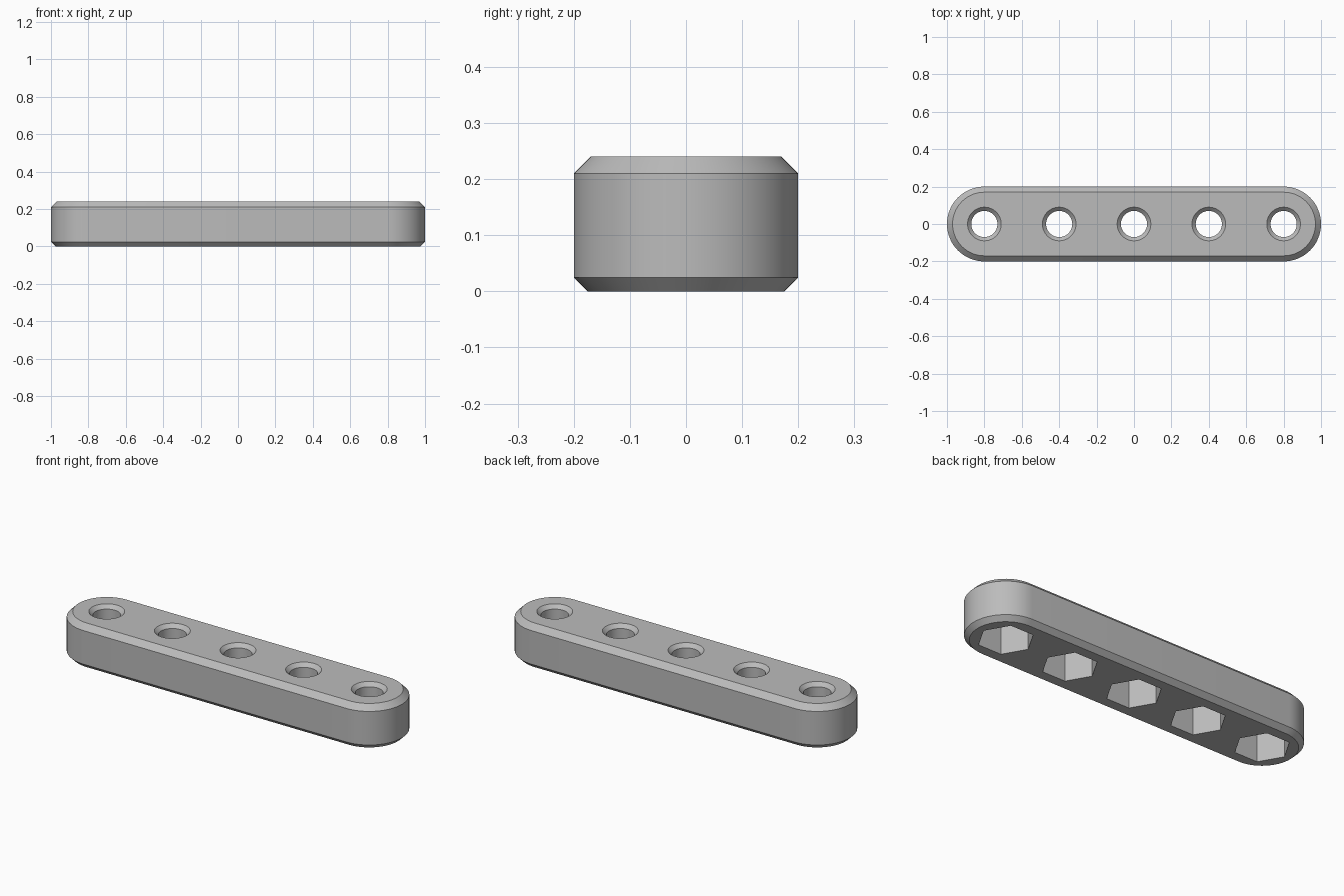
import bpy, bmesh
from math import pi, cos, sin, radians

cube = bpy.data.objects.get("Cube")
if cube:
    bpy.data.objects.remove(cube, do_unlink=True)

HOLES = [-0.8, -0.4, 0, 0.4, 0.8]

grey = bpy.data.materials.new("light grey")
grey.use_nodes = True
colour = (0.5, 0.5, 0.5, 1)
grey.diffuse_color = colour
grey.node_tree.nodes["Principled BSDF"].inputs["Base Color"].default_value = colour


def circle(x, r, sides):
    return [(x + r * cos(2 * pi * i / sides), r * sin(2 * pi * i / sides)) for i in range(sides)]


def stadium(r, half=0.8, steps=32):
    """Rounded-end outline made of two half circles."""
    pts = []
    for side in (1, -1):
        for i in range(steps + 1):
            a = -pi / 2 + pi * i / steps
            pts.append((side * (half + r * cos(a)), side * r * sin(a)))
    return pts


def loft(bm, outlines):
    """Closed solid through a stack of (z, outline) rings."""
    rings = [[bm.verts.new((x, y, z)) for x, y in pts] for z, pts in outlines]
    n = len(rings[0])
    for low, high in zip(rings, rings[1:]):
        for i in range(n):
            j = (i + 1) % n
            bm.faces.new((low[i], low[j], high[j], high[i]))
    bm.faces.new(rings[0][::-1])
    bm.faces.new(rings[-1])


def make_object(name, stacks):
    bm = bmesh.new()
    for outlines in stacks:
        loft(bm, outlines)
    bmesh.ops.recalc_face_normals(bm, faces=bm.faces)
    mesh = bpy.data.meshes.new(name)
    bm.to_mesh(mesh)
    bm.free()
    mesh.materials.append(grey)
    obj = bpy.data.objects.new(name, mesh)
    bpy.context.collection.objects.link(obj)
    return obj


# Bar with chamfered rims
bar = make_object("perforated_bar", [[(z, stadium(r)) for z, r in
                  ((0, 0.175), (0.025, 0.2), (0.21, 0.2), (0.24, 0.17))]])

# Hexagonal nut pockets in the underside
pockets = make_object("nut_pocket_cutter", [[(z, circle(x, 0.1386, 6)) for z in (-0.05, 0.16)]
                                            for x in HOLES])

# Round bolt holes with a countersunk top rim
bores = make_object("bolt_hole_cutter", [[(z, circle(x, r, 48)) for z, r in
                    ((0.1, 0.07), (0.22, 0.07), (0.24, 0.09), (0.26, 0.11))] for x in HOLES])

bpy.ops.object.select_all(action='DESELECT')
bpy.context.view_layer.objects.active = bar
bar.select_set(True)
for cutter in (pockets, bores):
    cutter.hide_render = True
    mod = bar.modifiers.new("cut", 'BOOLEAN')
    mod.operation = 'DIFFERENCE'
    mod.solver = 'EXACT'
    mod.object = cutter
    bpy.ops.object.modifier_apply(modifier=mod.name)
    bpy.data.objects.remove(cutter, do_unlink=True)

bpy.ops.object.shade_smooth_by_angle(angle=radians(30))
